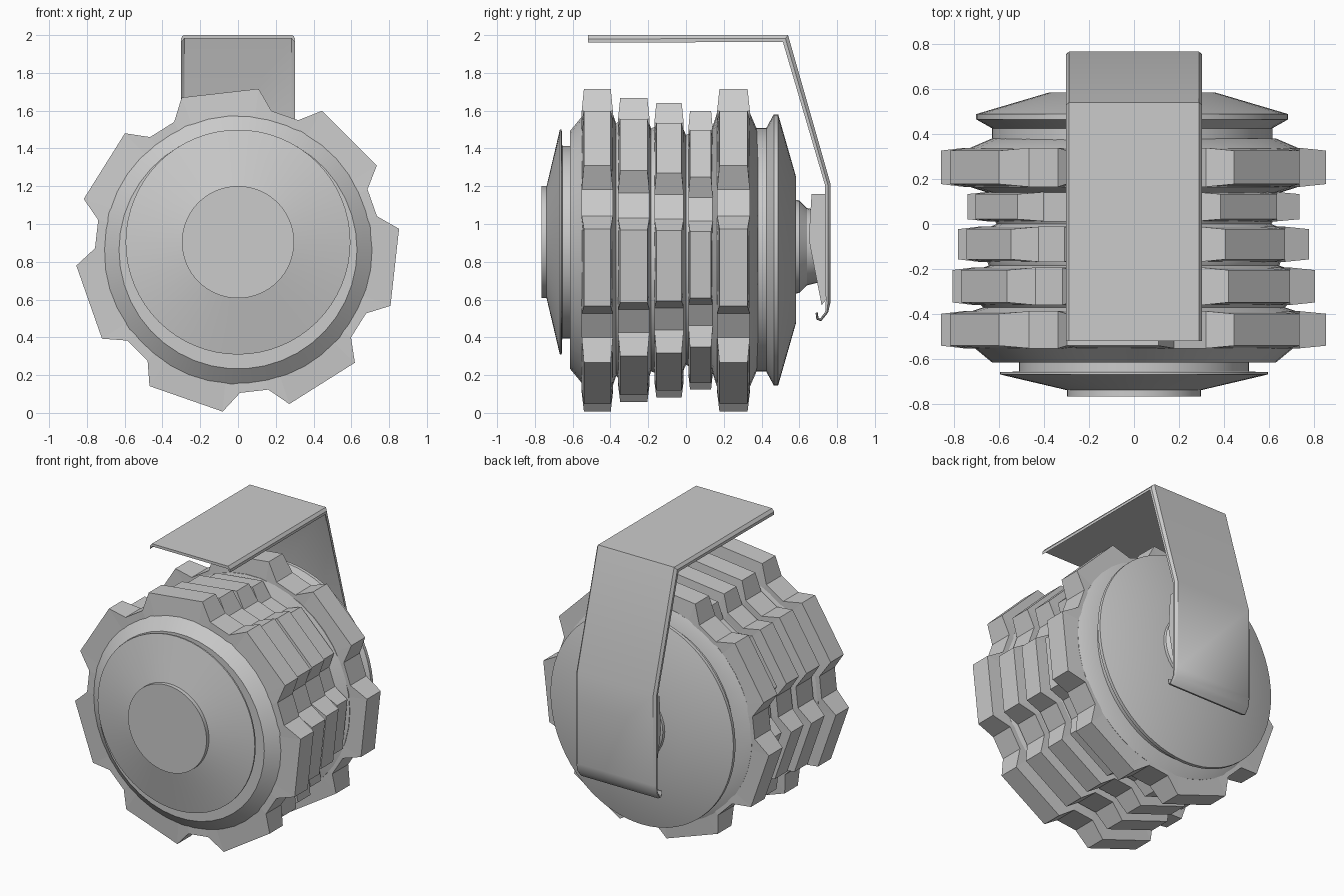
import bpy, math
from mathutils import Vector

if "Cube" in bpy.data.objects:
    bpy.data.objects.remove(bpy.data.objects["Cube"])

ZC = 0.863   # height of the drum axis


def make(name, verts, faces, smooth=None):
    me = bpy.data.meshes.new(name)
    me.from_pydata([tuple(v) for v in verts], [], faces)
    ob = bpy.data.objects.new(name, me)
    bpy.context.collection.objects.link(ob)
    bpy.ops.object.select_all(action='DESELECT')
    ob.select_set(True)
    bpy.context.view_layer.objects.active = ob
    bpy.ops.object.mode_set(mode='EDIT')
    bpy.ops.mesh.select_all(action='SELECT')
    bpy.ops.mesh.normals_make_consistent(inside=False)
    bpy.ops.object.mode_set(mode='OBJECT')
    if smooth:
        bpy.ops.object.shade_smooth_by_angle(angle=math.radians(smooth))
    return ob


def skin(loops):
    """Join equal closed loops into a capped solid."""
    n = len(loops[0])
    verts = [v for lp in loops for v in lp]
    faces = [(i * n + j, i * n + (j + 1) % n, (i + 1) * n + (j + 1) % n, (i + 1) * n + j)
             for i in range(len(loops) - 1) for j in range(n)]
    faces += [tuple(range(n))[::-1], tuple(range(len(verts) - n, len(verts)))]
    return verts, faces


def lathe(name, profile, x=0.0, z=ZC, sx=1.0, n=40):
    """Revolve (y, radius) points around a y-directed axis."""
    ang = [2 * math.pi * k / n for k in range(n)]
    loops = [[(x + sx * r * math.cos(a), y, z + r * math.sin(a)) for a in ang] for y, r in profile]
    return make(name, *skin(loops), smooth=25)


def toothed_ring(name, y0, y1, s):
    """Seven-tooth ring; tips are slightly narrower than the base."""
    def outline(y, mid):
        pts = []
        for k in range(7):
            c = 96.5 - k * 360 / 7
            for da, r in ((20, 0.757), (13.8, 0.86), (-13.8, 0.86), (-20, 0.757)):
                a = math.radians(c + da)
                yy = y + (mid - y) * 0.14 if r > 0.8 else y
                pts.append((s * r * math.cos(a), yy, ZC + s * r * math.sin(a)))
        return pts
    mid = (y0 + y1) / 2
    inner = [[(p[0] * 0.8, y, ZC + (p[2] - ZC) * 0.8) for p in outline(y, mid)] for y in (y0, y1)]
    return make(name, *skin([inner[0], outline(y0, mid), outline(y1, mid), inner[1]]))


# Front cap, set a little above the drum axis
lathe("front_cap", [(-0.765, 0.29), (-0.765, 0.297), (-0.738, 0.297), (-0.668, 0.595),
                    (-0.658, 0.595), (-0.655, 0.51), (-0.60, 0.51)], z=0.904, n=64)

# Drum core with chamfered front and slopes between the rings
lathe("drum_core", [(-0.615, 0.63), (-0.545, 0.715), (-0.39, 0.73), (-0.37, 0.67), (-0.35, 0.69),
                    (-0.20, 0.69), (-0.185, 0.645), (-0.16, 0.655), (-0.02, 0.655), (0.0, 0.61),
                    (0.02, 0.62), (0.13, 0.62), (0.165, 0.73), (0.335, 0.735), (0.38, 0.63)], n=42)

# Toothed rings
for i, (y0, y1, s) in enumerate([(-0.552, -0.387, 1.0), (-0.36, -0.193, 0.942),
                                 (-0.168, -0.012, 0.912), (0.012, 0.142, 0.863),
                                 (0.165, 0.338, 1.0)]):
    toothed_ring(f"toothed_ring_{i + 1}", y0, y1, s)

# Back flange and cone
lathe("back_flange", [(0.36, 0.645), (0.425, 0.645), (0.455, 0.70), (0.465, 0.718), (0.488, 0.718),
                      (0.583, 0.385)], x=-0.008, sx=0.965, n=64)

# Lever hub
lathe("lever_hub", [(0.57, 0.25), (0.60, 0.245), (0.64, 0.205), (0.70, 0.19)], z=0.88, n=32)

# Lever mounting block, a tapered side outline extruded across x
side = [(0.665, 1.16), (0.742, 1.16), (0.752, 0.95), (0.742, 0.60), (0.718, 0.57), (0.65, 0.92)]
make("lever_mount", *skin([[(x, y, z) for y, z in side] for x in (-0.265, 0.265)]))

# Lever: bent sheet strip with small folded edges and a hooked end
path = [Vector(p) for p in [(-0.52, 2.0), (0.54, 2.0), (0.766, 1.21), (0.766, 0.59), (0.752, 0.53),
                            (0.715, 0.485), (0.69, 0.495), (0.686, 0.53)]]
lips = [0.04, 0.036, 0.03, 0.026, 0.015, 0.01, 0.007, 0.007]
loops = []
for i, p in enumerate(path):
    d0 = (path[i] - path[i - 1]).normalized() if i else (path[1] - path[0]).normalized()
    d1 = (path[i + 1] - p).normalized() if i < len(path) - 1 else d0
    t = (d0 + d1).normalized()
    nrm = Vector((t.y, -t.x)) / max(0.5, t.dot(d1))
    th = 0.018 if i < 4 else 0.012
    section = [(-0.303, lips[i]), (-0.303, lips[i] * 0.5), (-0.288, 0), (0.288, 0),
               (0.303, lips[i] * 0.5), (0.303, lips[i]), (0.284, th), (-0.284, th)]
    row = []
    for x, d in section:
        q = p - nrm * d if nrm.y > 0 and i == 0 else p + nrm * d
        row.append((x, q.x, q.y))
    loops.append(row)
make("lever", *skin(loops), smooth=35)
